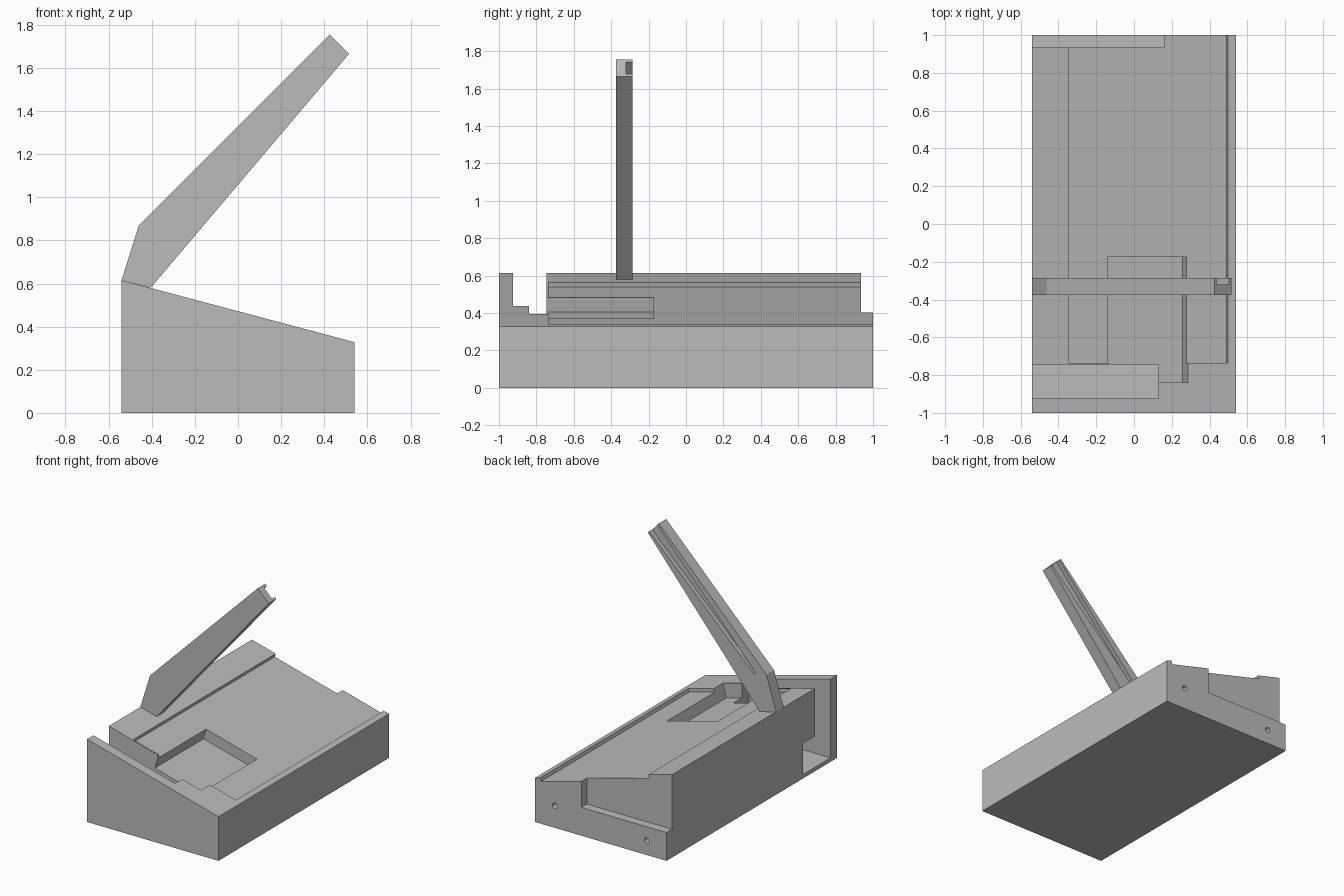
import bpy
import bmesh
from math import hypot
from mathutils import Vector

if "Cube" in bpy.data.objects:
    bpy.data.objects.remove(bpy.data.objects["Cube"], do_unlink=True)

grey = bpy.data.materials.new("plain_grey")
grey.use_nodes = True
COLOUR = (0.5, 0.5, 0.5, 1)
grey.diffuse_color = COLOUR
grey.node_tree.nodes["Principled BSDF"].inputs["Base Color"].default_value = COLOUR

# Sloping top of the base, and its normal
HALF, HIGH, LOW = 0.54, 0.615, 0.328
SLOPE = (LOW - HIGH) / (2 * HALF)
NORMAL = Vector((-SLOPE, 1)) / hypot(SLOPE, 1)


def finish(name, bm):
    bmesh.ops.recalc_face_normals(bm, faces=bm.faces)
    mesh = bpy.data.meshes.new(name)
    bm.to_mesh(mesh)
    bm.free()
    mesh.materials.append(grey)
    obj = bpy.data.objects.new(name, mesh)
    bpy.context.collection.objects.link(obj)
    return obj


def prism(name, profile, y0, y1):
    """Extrude an x-z profile from y0 to y1."""
    bm = bmesh.new()
    face = bm.faces.new([bm.verts.new((x, y0, z)) for x, z in profile])
    moved = bmesh.ops.extrude_face_region(bm, geom=[face])["geom"]
    verts = [v for v in moved if isinstance(v, bmesh.types.BMVert)]
    bmesh.ops.translate(bm, verts=verts, vec=(0, y1 - y0, 0))
    return finish(name, bm)


def box(name, x0, x1, y0, y1, z0, z1):
    return prism(name, [(x0, z0), (x1, z0), (x1, z1), (x0, z1)], y0, y1)


def sloped_pocket(name, x0, x1, depth, y0, y1):
    """Cutter sunk square to the sloping top."""
    a, b = [Vector((x, HIGH + SLOPE * (x + HALF))) for x in (x0, x1)]
    down, up = NORMAL * -depth, NORMAL * 0.1
    return prism(name, [a + down, b + down, b + up, a + up], y0, y1)


def screw_hole(name, x, z):
    bm = bmesh.new()
    bmesh.ops.create_cone(bm, cap_ends=True, segments=24, radius1=0.02, radius2=0.02, depth=0.2)
    for v in bm.verts:
        v.co = (x + v.co.x, 1 + v.co.z, z + v.co.y)
    return finish(name, bm)


def cut(target, cutters):
    """Subtract each cutter, then remove it."""
    for cutter in cutters:
        mod = target.modifiers.new("cut", 'BOOLEAN')
        mod.operation, mod.solver, mod.object = 'DIFFERENCE', 'EXACT', cutter
        bpy.context.view_layer.objects.active = target
        bpy.ops.object.modifier_apply(modifier=mod.name)
        bpy.data.objects.remove(cutter, do_unlink=True)


# Wedge base with recess, pocket, side slot, rear notch and screw holes
base = prism("base", [(-HALF, 0), (HALF, 0), (HALF, LOW), (-HALF, HIGH)], -1, 1)
cut(base, [
    sloped_pocket("panel_recess", -0.345, 0.497, 0.026, -0.735, 1.1),
    sloped_pocket("square_pocket", -0.133, 0.285, 0.106, -0.84, -0.175),
    box("front_slot", -0.7, 0.13, -0.925, -0.745, 0.03, 0.8),
    box("side_cavity", -0.7, 0.13, -0.925, -0.6, 0.03, 0.26),
    box("rear_notch", -0.7, 0.16, 0.935, 1.1, 0.21, 0.8),
    screw_hole("upper_hole", 0.377, 0.163),
    screw_hole("lower_hole", -0.378, 0.108),
])

# Leaning arm with a tapering cable groove on its back face
arm = prism("arm", [(-0.54, 0.615), (-0.405, 0.58), (0.515, 1.665),
                    (0.425, 1.755), (-0.46, 0.87)], -0.375, -0.287)
cut(arm, [prism("cable_groove", [(-0.37, 0.86), (-0.355, 0.85), (0.503, 1.677),
                                 (0.54, 1.71), (0.475, 1.775), (0.438, 1.742)], -0.32, -0.2)])
